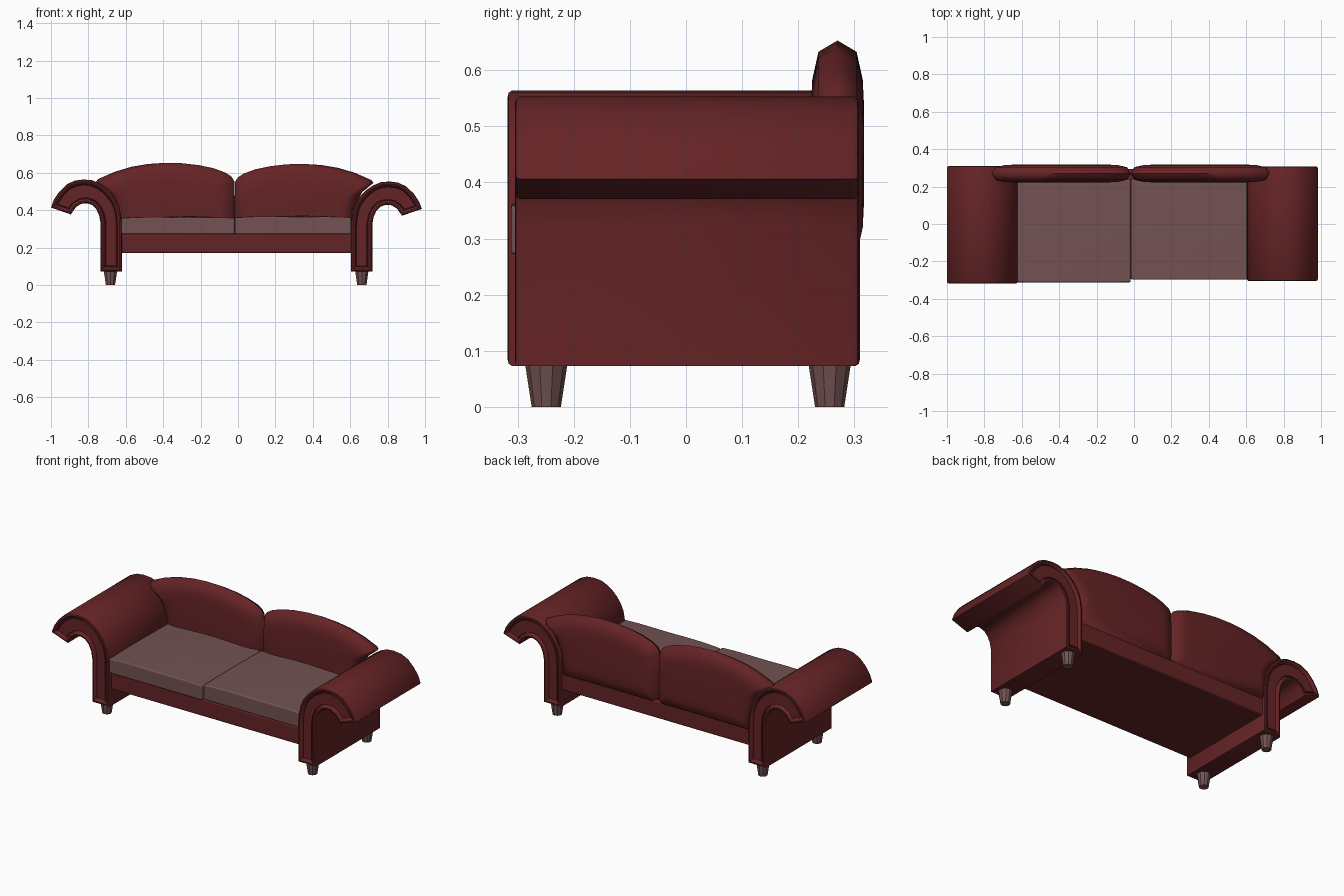
import bpy, bmesh, math
from mathutils import Vector

if "Cube" in bpy.data.objects:
    bpy.data.objects.remove(bpy.data.objects["Cube"])


def material(name, rgb):
    m = bpy.data.materials.new(name)
    m.diffuse_color = (*rgb, 1)
    m.use_nodes = True
    m.node_tree.nodes["Principled BSDF"].inputs["Base Color"].default_value = m.diffuse_color
    return m


RED = material("red_fabric", (0.13, 0.017, 0.019))
TAUPE = material("taupe_fabric", (0.17, 0.085, 0.085))


def finish(name, bm, mat, angle=35, bevel=0):
    bmesh.ops.recalc_face_normals(bm, faces=bm.faces)
    mesh = bpy.data.meshes.new(name)
    bm.to_mesh(mesh)
    bm.free()
    ob = bpy.data.objects.new(name, mesh)
    bpy.context.collection.objects.link(ob)
    mesh.materials.append(mat)
    if bevel:
        b = ob.modifiers.new("bevel", "BEVEL")
        b.width, b.segments, b.limit_method = bevel, 3, "ANGLE"
    bpy.ops.object.select_all(action="DESELECT")
    ob.select_set(True)
    bpy.context.view_layer.objects.active = ob
    bpy.ops.object.shade_smooth_by_angle(angle=math.radians(angle))
    return ob


def loft(rings):
    """Skin a list of equal-length (x, y, z) rings and cap both ends."""
    bm = bmesh.new()
    loops = [[bm.verts.new(p) for p in ring] for ring in rings]
    n = len(loops[0])
    for a, b in zip(loops, loops[1:]):
        for i in range(n):
            j = (i + 1) % n
            bm.faces.new((a[i], a[j], b[j], b[i]))
    bm.faces.new(loops[0])
    bm.faces.new(loops[-1])
    return bm


def inset(pts, d):
    """Move a clockwise outline inwards by d with mitred corners."""
    out = []
    for i, p in enumerate(pts):
        p, a, b = Vector(p), Vector(pts[i - 1]), Vector(pts[(i + 1) % len(pts)])
        u, v = (p - a).normalized(), (b - p).normalized()
        n1, n2 = Vector((u.y, -u.x)), Vector((v.y, -v.x))
        out.append(p + (n1 + n2) * d / (1 + n1.dot(n2)))
    return out


# Scroll arms: rolled profile with a piped rim and padded panel at each end
ARM = [(-0.735, 0.073), (-0.735, 0.33), (-0.742, 0.37), (-0.757, 0.404), (-0.779, 0.427),
       (-0.808, 0.437), (-0.838, 0.434), (-0.866, 0.417), (-0.894, 0.377),
       (-1.0, 0.414), (-0.985, 0.455), (-0.957, 0.497), (-0.917, 0.537), (-0.873, 0.558),
       (-0.826, 0.564), (-0.78, 0.56), (-0.74, 0.543), (-0.705, 0.519), (-0.676, 0.489),
       (-0.65, 0.452), (-0.634, 0.414), (-0.624, 0.36), (-0.621, 0.31), (-0.621, 0.073)]
RIM = [(0.010, 0.030), (0.003, 0.026), (0.010, 0.0235), (0.004, 0.019),
       (0.0, 0.012), (0.002, 0.004), (0.008, 0.0)]  # (depth, inset)


def arm(name, side, front, back, dx, zscale):
    def ring(y, d):
        return [(-side * x + dx, y, 0.073 + (z - 0.073) * zscale) for x, z in inset(ARM, d)]
    rings = [ring(front + t, d) for t, d in RIM]
    rings += [ring(back - t, d) for t, d in reversed(RIM)]
    finish(name, loft(rings), RED, 40)


arm("left_arm", -1, -0.318, 0.31, 0, 1)
# left outline is already on -x, so side=-1 keeps it and side=1 mirrors it
arm("right_arm", 1, -0.305, 0.308, -0.017, 0.978)

# Back cushions: arched outline, padded front and back
BACK = [(-0.64, 0.25), (-0.65, 0.40), (-0.70, 0.50), (-0.76, 0.55), (-0.75, 0.565),
        (-0.66, 0.605), (-0.57, 0.632), (-0.48, 0.647), (-0.39, 0.653), (-0.30, 0.651),
        (-0.21, 0.641), (-0.13, 0.624), (-0.07, 0.602), (-0.035, 0.58), (-0.02, 0.555),
        (-0.018, 0.45), (-0.018, 0.27), (-0.035, 0.25)]
PAD = [(-0.047, 0.11), (-0.045, 0.07), (-0.034, 0.02), (0, 0),
       (0.034, 0.02), (0.045, 0.07), (0.047, 0.11)]  # (y offset, shrink)


def back_cushion(name, pts):
    xs, zs = [p[0] for p in pts], [p[1] for p in pts]
    cx, cz = (min(xs) + max(xs)) / 2, (min(zs) + max(zs)) / 2
    w, h = max(xs) - min(xs), max(zs) - min(zs)
    rings = [[(cx + (x - cx) * (1 - 2 * d / w), 0.27 + y, cz + (z - cz) * (1 - 2 * d / h))
              for x, z in pts] for y, d in PAD]
    finish(name, loft(rings), RED, 60)


back_cushion("left_back_cushion", BACK)
back_cushion("right_back_cushion", [(-x - 0.036, z * 0.985 + 0.004) for x, z in BACK])


# Boxes for the frame and the crowned seat cushions
def box(name, lo, hi, mat, bevel, crown=0):
    bm = bmesh.new()
    bmesh.ops.create_cube(bm, size=1)
    if crown:
        bmesh.ops.subdivide_edges(bm, edges=bm.edges, cuts=9, use_grid_fill=True)
    for v in bm.verts:
        u = v.co.copy()
        v.co = [l + (c + 0.5) * (h - l) for l, h, c in zip(lo, hi, u)]
        if crown and u.z > 0.49:
            v.co.z += crown * math.cos(math.pi * u.x) * (0.6 + 0.4 * math.cos(math.pi * u.y))
            v.co.z += 0.002 * math.sin(9 * u.x + 4 * u.y)
    finish(name, bm, mat, 40, bevel)


box("seat_frame", (-0.63, -0.295, 0.17), (0.61, 0.295, 0.272), RED, 0.008)
box("left_seat_cushion", (-0.625, -0.312, 0.272), (-0.019, 0.24, 0.357), TAUPE, 0.012, 0.010)
box("right_seat_cushion", (-0.017, -0.297, 0.272), (0.605, 0.24, 0.360), TAUPE, 0.012, 0.010)

# Tapered faceted legs
for side, x in (("left", -0.682), ("right", 0.662)):
    for end, y in (("front", -0.249), ("back", 0.256)):
        bm = bmesh.new()
        bmesh.ops.create_cone(bm, cap_ends=True, segments=10, radius1=0.026, radius2=0.038, depth=0.078)
        bmesh.ops.translate(bm, verts=bm.verts, vec=(x, y, 0.039))
        finish(f"{end}_{side}_leg", bm, TAUPE, 20)
